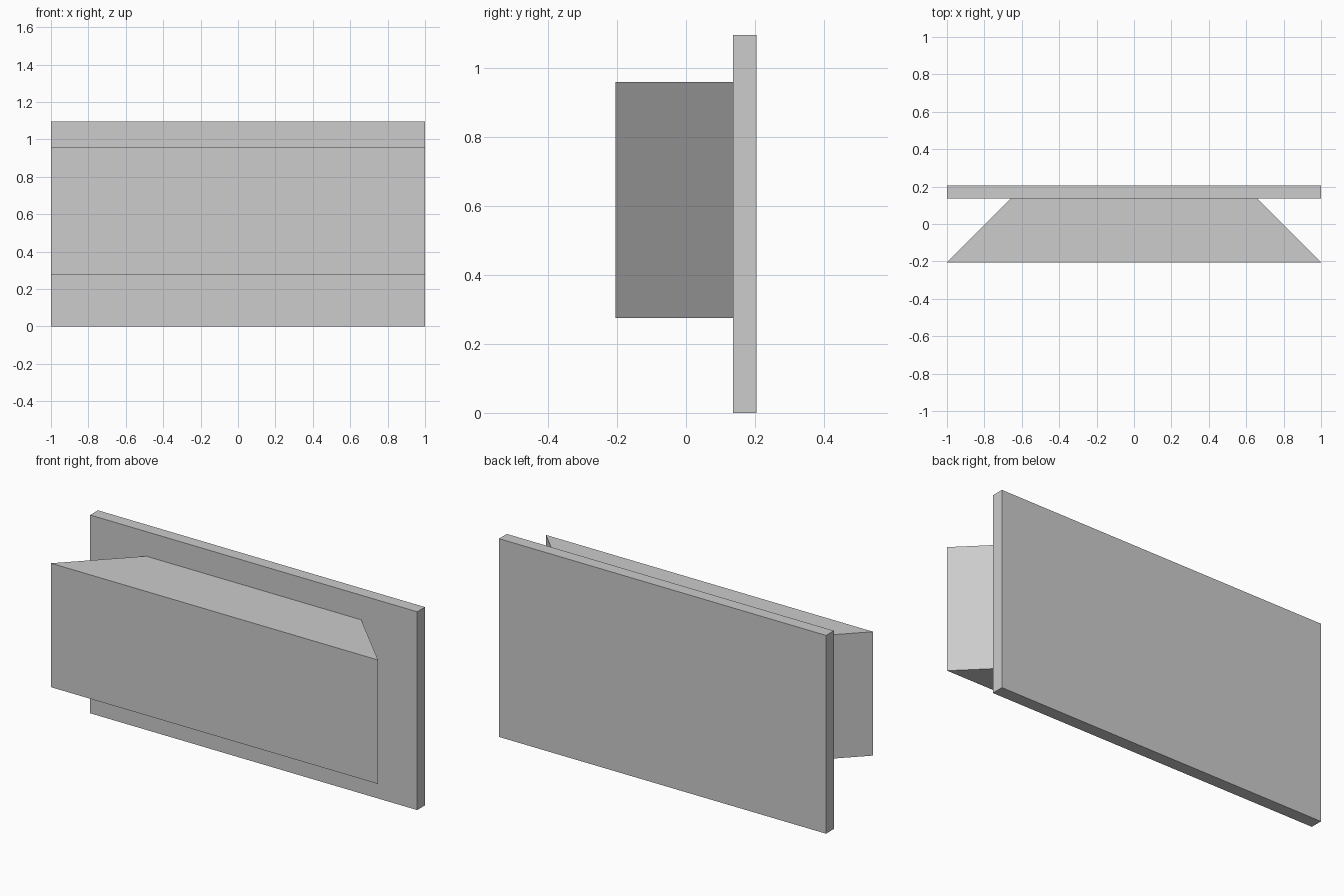
import bpy
import bmesh

cube = bpy.data.objects.get("Cube")
if cube:
    bpy.data.objects.remove(cube, do_unlink=True)

# Single light grey material
grey = bpy.data.materials.new("light_grey")
grey.use_nodes = True
colour = (0.604, 0.604, 0.604, 1)
grey.diffuse_color = colour
grey.node_tree.nodes["Principled BSDF"].inputs["Base Color"].default_value = colour


def prism(name, outline, bottom, top):
    """Extrude a plan outline (x, y) upwards from bottom to top."""
    bm = bmesh.new()
    face = bm.faces.new([bm.verts.new((x, y, bottom)) for x, y in outline])
    result = bmesh.ops.extrude_face_region(bm, geom=[face])
    verts = [g for g in result["geom"] if isinstance(g, bmesh.types.BMVert)]
    bmesh.ops.translate(bm, verts=verts, vec=(0, 0, top - bottom))
    bmesh.ops.recalc_face_normals(bm, faces=bm.faces)
    mesh = bpy.data.meshes.new(name)
    bm.to_mesh(mesh)
    bm.free()
    mesh.materials.append(grey)
    obj = bpy.data.objects.new(name, mesh)
    bpy.context.collection.objects.link(obj)
    return obj


def trapezoid(front_half, back_half, front, back):
    return [(-front_half, front), (front_half, front),
            (back_half, back), (-back_half, back)]


FRONT, JOINT, BACK = -0.205, 0.137, 0.205

# Tall flat panel at the back
prism("back_panel", trapezoid(1, 1, JOINT, BACK), 0, 1.096)

# Block with mitred ends, narrowing towards the panel
prism("front_block", trapezoid(1, 0.658, FRONT, JOINT), 0.275, 0.96)
